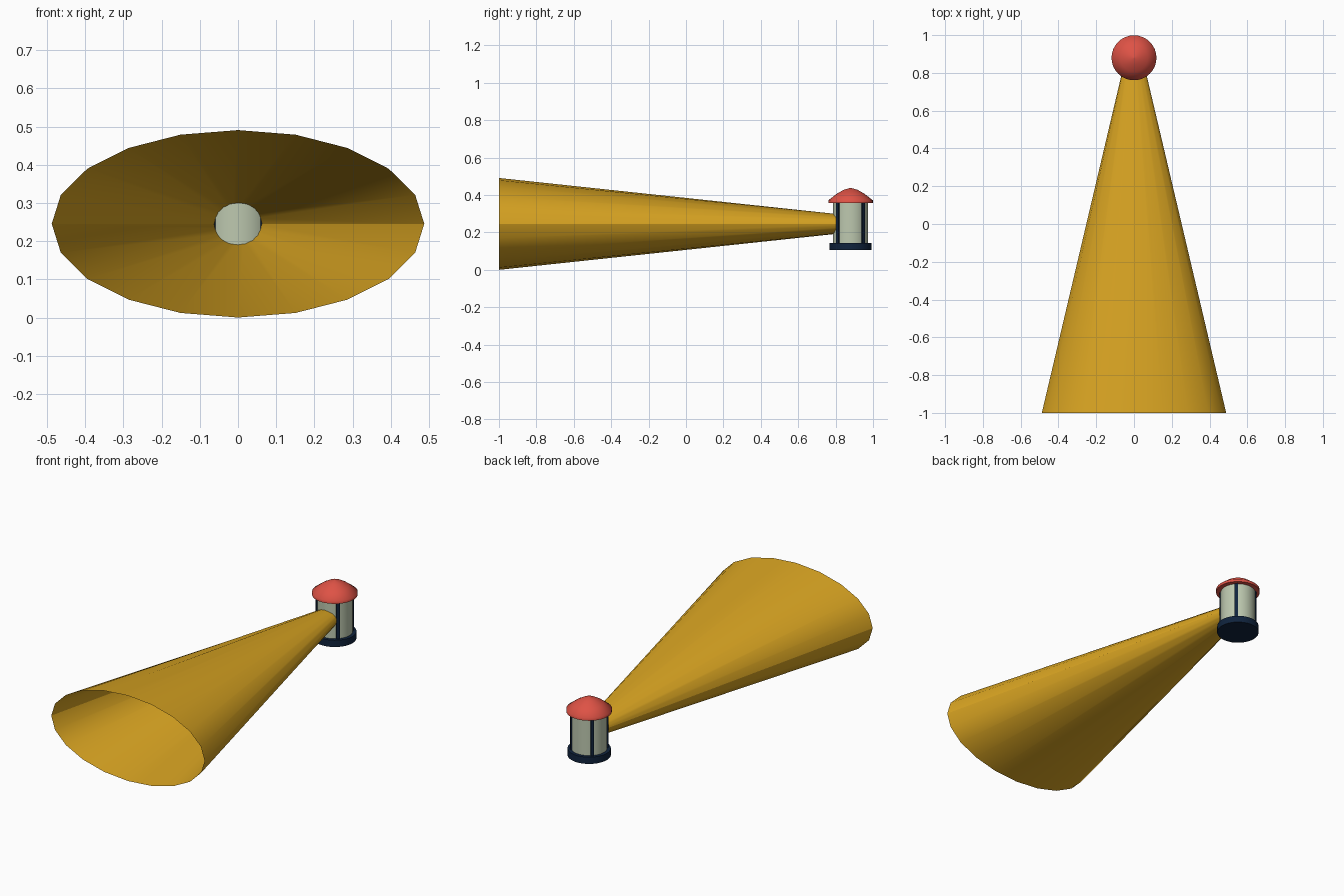
import bpy, bmesh
from math import sin, cos, pi, radians

cube = bpy.data.objects.get("Cube")
if cube:
    bpy.data.objects.remove(cube, do_unlink=True)

LAMP_Y = 0.88   # lantern axis
BEAM_Z = 0.2455  # beam axis height


def material(name, rgb):
    m = bpy.data.materials.new(name)
    m.use_nodes = True
    m.diffuse_color = (*rgb, 1)
    m.node_tree.nodes["Principled BSDF"].inputs["Base Color"].default_value = (*rgb, 1)
    return m


gold = material("beam gold", (0.70, 0.376, 0.016))
red = material("roof red", (0.73, 0.085, 0.06))
navy = material("frame navy", (0.005, 0.017, 0.047))
glass = material("pale glass", (0.51, 0.58, 0.43))


def finish(name, bm, mat, angle):
    mesh = bpy.data.meshes.new(name)
    bm.to_mesh(mesh)
    bm.free()
    mesh.materials.append(mat)
    obj = bpy.data.objects.new(name, mesh)
    bpy.context.collection.objects.link(obj)
    if angle:
        bpy.ops.object.select_all(action="DESELECT")
        obj.select_set(True)
        bpy.context.view_layer.objects.active = obj
        bpy.ops.object.shade_smooth_by_angle(angle=radians(angle))
    return obj


def bridge(bm, a, b):
    n = len(a)
    for i in range(n):
        bm.faces.new((a[i], a[(i + 1) % n], b[(i + 1) % n], b[i]))


def lathe(name, profile, mat, sides=32, angle=30):
    """Closed turned solid round the lantern axis, profile from bottom to top."""
    bm = bmesh.new()
    rings = [[bm.verts.new((r * cos(2 * pi * i / sides), LAMP_Y + r * sin(2 * pi * i / sides), z))
              for i in range(sides)] for r, z in profile]
    for a, b in zip(rings, rings[1:]):
        bridge(bm, a, b)
    bm.faces.new(rings[0][::-1])
    bm.faces.new(rings[-1])
    bmesh.ops.remove_doubles(bm, verts=bm.verts, dist=0.0001)
    return finish(name, bm, mat, angle)


# Lantern
lathe("lantern_base", [(0.113, 0.105), (0.113, 0.144)], navy)
lathe("lantern_glass", [(0.094, 0.14), (0.094, 0.36)], glass)
lathe("lantern_roof", [(0.119, 0.356), (0.119, 0.372), (0.073, 0.407),
                       (0.037, 0.428), (0.001, 0.438)], red, angle=60)

# Glazing bars on the four diagonals
for k, corner in enumerate(("back_left", "back_right", "front_right", "front_left")):
    bm = bmesh.new()
    bmesh.ops.create_cube(bm, size=1)
    bmesh.ops.scale(bm, vec=(0.02, 0.018, 0.22), verts=bm.verts)
    bar = finish("glazing_bar_" + corner, bm, navy, 0)
    a = pi / 4 + k * pi / 2
    bar.location = (0.09 * cos(a), LAMP_Y + 0.09 * sin(a), 0.25)
    bar.rotation_euler.z = a

# Open light beam, a round throat widening to an oval mouth
bm = bmesh.new()
SIDES = 20
throat, mouth = [[bm.verts.new((rx * cos(2 * pi * i / SIDES), y, BEAM_Z + rz * sin(2 * pi * i / SIDES)))
                  for i in range(SIDES)]
                 for rx, rz, y in ((0.045, 0.045, LAMP_Y), (0.488, BEAM_Z, -1))]
bridge(bm, mouth, throat)
finish("light_beam", bm, gold, 30)
